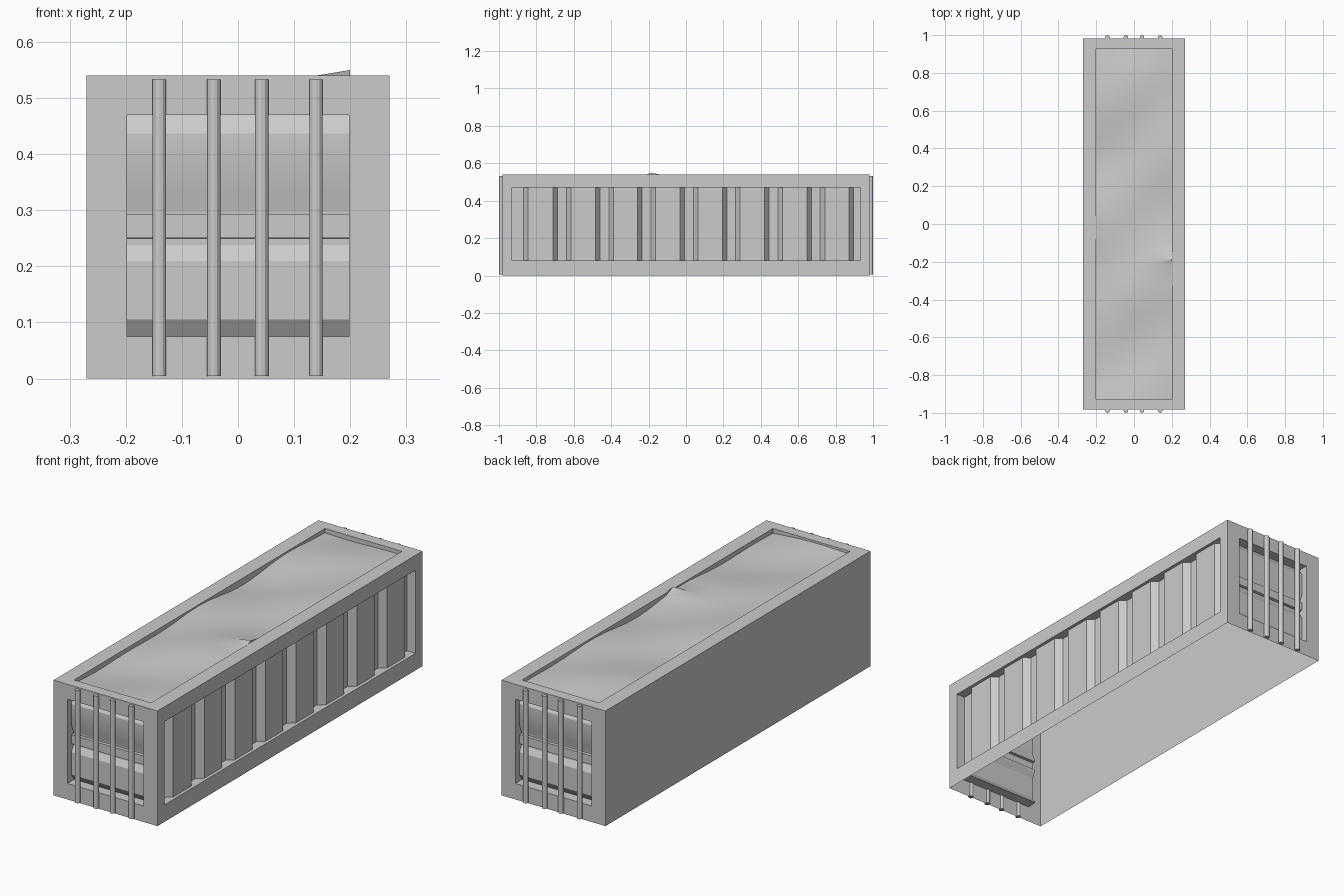
import bpy, bmesh
from math import sin, cos
from mathutils import Vector as V

if "Cube" in bpy.data.objects:
    bpy.data.objects.remove(bpy.data.objects["Cube"])

HX, HY, H = 0.27, 0.982, 0.54


def finish(bm, name):
    bmesh.ops.remove_doubles(bm, verts=bm.verts, dist=1e-5)
    me = bpy.data.meshes.new(name)
    bm.to_mesh(me)
    bm.free()
    ob = bpy.data.objects.new(name, me)
    bpy.context.collection.objects.link(ob)
    bpy.ops.object.select_all(action='DESELECT')
    bpy.context.view_layer.objects.active = ob
    ob.select_set(True)
    bpy.ops.object.shade_smooth_by_angle(angle=0.45)
    return ob


def framed_wall(name, origin, u, v, outer, us, vs, depth):
    """Flat border around a recessed panel; depth(a, b) is measured inward."""
    o, u, v = V(origin), V(u), V(v)
    n = u.cross(v)
    bm = bmesh.new()

    def quad(*pts):
        bm.faces.new([bm.verts.new(o + u * a + v * b - n * d) for a, b, d in pts])

    # border ring
    a0, a1, b0, b1 = outer
    out = [(a0, b0), (a1, b0), (a1, b1), (a0, b1)]
    inn = [(us[0], vs[0]), (us[-1], vs[0]), (us[-1], vs[-1]), (us[0], vs[-1])]
    for i in range(4):
        j = (i + 1) % 4
        quad(*[(*p, 0) for p in (out[i], out[j], inn[j], inn[i])])
    # recessed sheet
    for p, q in zip(us, us[1:]):
        for r, s in zip(vs, vs[1:]):
            quad(*[(a, b, depth(a, b)) for a, b in ((p, r), (q, r), (q, s), (p, s))])
    # recess sides
    loop = ([(a, vs[0]) for a in us] + [(us[-1], b) for b in vs[1:]]
            + [(a, vs[-1]) for a in us[-2::-1]] + [(us[0], b) for b in vs[-2::-1]])
    for p, q in zip(loop, loop[1:]):
        quad((*p, 0), (*q, 0), (*q, depth(*q)), (*p, depth(*p)))
    return finish(bm, name)


# End walls with horizontal ribs
ribs = {0.075: .05, 0.105: .03, 0.21: .03, 0.238: .045, 0.25: .045, 0.2505: .03,
        0.292: .03, 0.2925: .045, 0.303: .045, 0.335: .03, 0.437: .03, 0.47: .05}
for name, s in (("front_wall", 1), ("back_wall", -1)):
    framed_wall(name, (0, -s * HY, 0), (s, 0, 0), (0, 0, 1), (-HX, HX, 0, H),
                [-0.198, 0.198], list(ribs), lambda a, b: ribs[b])

# Right wall with vertical corrugation
wave = {-0.93: .045, -0.87: .045, -0.845: .015}
for k in range(1, 9):
    c = -0.89 + 0.226 * k
    for off, d in ((-0.046, .015), (-0.022, .045), (0.025, .045), (0.05, .015)):
        if c + off < 0.92:
            wave[c + off] = d
wave[0.93] = .045
framed_wall("right_wall", (HX, 0, 0), (0, 1, 0), (0, 0, 1), (-HY, HY, 0, H),
            list(wave), [0.08, 0.47], lambda a, b: wave[a])


# Dented roof sheet with one bent-up corner at the right edge
def dent(a, b):
    if abs(b + 0.19) < 1e-6 and a > 0.13:
        return -0.01 if a > 0.19 else 0.0
    return max(0.004, 0.018 + 0.008 * sin(7 * b + 4 * a) + 0.007 * cos(11 * b - 9 * a + 1))


rows = [-0.93 + 0.0775 * i for i in range(25)]
rows = sorted([r for r in rows if abs(r + 0.18) > 0.07] + [-0.22, -0.19, -0.14])
framed_wall("roof", (0, 0, H), (1, 0, 0), (0, 1, 0), (-HX, HX, -HY, HY),
            [-0.2, -0.13, -0.06, 0, 0.07, 0.14, 0.2], rows, dent)

# Plain left wall (underside stays open)
bm = bmesh.new()
bm.faces.new([bm.verts.new((-HX, y, z)) for y, z in ((HY, 0), (-HY, 0), (-HY, H), (HY, H))])
finish(bm, "left_wall")

# Vertical lock rods on both ends
for end, s in (("front", -1), ("back", 1)):
    bm = bmesh.new()
    for x in (-0.14, -0.043, 0.042, 0.139):
        part = bmesh.ops.create_cone(bm, cap_ends=True, segments=12, radius1=0.012,
                                     radius2=0.012, depth=0.528)
        bmesh.ops.translate(bm, verts=part["verts"], vec=(x, s * 0.988, 0.269))
    rods = finish(bm, end + "_lock_rods")
    bpy.ops.object.shade_smooth_by_angle(angle=0.7)
